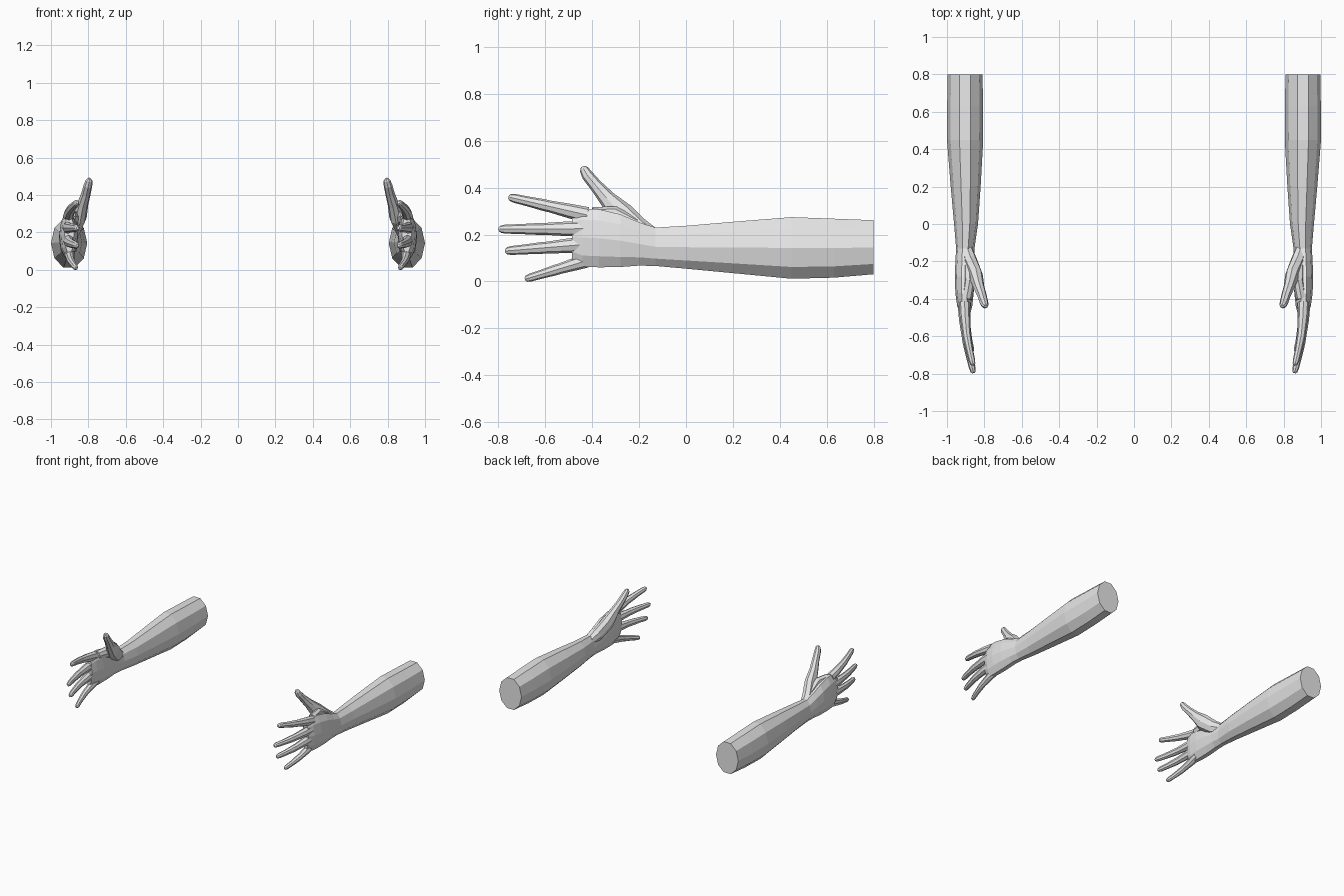
import bpy
import bmesh
from math import cos, sin, tau
from mathutils import Vector

cube = bpy.data.objects.get("Cube")
if cube:
    bpy.data.objects.remove(cube, do_unlink=True)

skin = bpy.data.materials.new("light_grey")
skin.use_nodes = True
grey = (0.8, 0.8, 0.8, 1)
skin.diffuse_color = grey
skin.node_tree.nodes["Principled BSDF"].inputs["Base Color"].default_value = grey


def loft(name, rings, sides, mirror, upright=False):
    """Skin a chain of oval rings: (centre, half width, half height)."""
    bm = bmesh.new()
    loops = []
    for i, (centre, half_w, half_h) in enumerate(rings):
        before, after = rings[max(i - 1, 0)][0], rings[min(i + 1, len(rings) - 1)][0]
        along = Vector((0, -1, 0)) if upright else (Vector(after) - Vector(before)).normalized()
        up = Vector((1, 0, 0)).cross(-along).normalized()
        if up.z < 0:
            up = -up
        side = up.cross(along).normalized()
        loop = []
        for k in range(sides):
            a = tau * k / sides
            p = Vector(centre) + side * half_w * cos(a) + up * half_h * sin(a)
            loop.append(bm.verts.new((p.x * mirror, p.y, p.z)))
        loops.append(loop)
    for a, b in zip(loops, loops[1:]):
        for k in range(sides):
            n = (k + 1) % sides
            bm.faces.new((a[k], a[n], b[n], b[k]))
    bm.faces.new(loops[0])
    bm.faces.new(loops[-1])
    bmesh.ops.recalc_face_normals(bm, faces=bm.faces)
    mesh = bpy.data.meshes.new(name)
    bm.to_mesh(mesh)
    bm.free()
    mesh.materials.append(skin)
    obj = bpy.data.objects.new(name, mesh)
    bpy.context.collection.objects.link(obj)


# Forearm, wrist and palm: y, centre x, centre z, half width, half height
ARM = [
    (0.80, 0.903, 0.146, 0.093, 0.121),
    (0.63, 0.903, 0.142, 0.096, 0.132),
    (0.45, 0.903, 0.143, 0.097, 0.138),
    (0.20, 0.900, 0.145, 0.080, 0.115),
    (0.00, 0.898, 0.146, 0.064, 0.096),
    (-0.13, 0.902, 0.148, 0.049, 0.086),
    (-0.20, 0.905, 0.160, 0.050, 0.097),
    (-0.28, 0.906, 0.174, 0.052, 0.118),
    (-0.37, 0.906, 0.184, 0.049, 0.130),
    (-0.44, 0.905, 0.187, 0.040, 0.130),
    (-0.485, 0.902, 0.190, 0.025, 0.108),
]

# Fingers: knuckle and tip centres
FINGERS = {
    "index_finger": ((0.906, -0.42, 0.283), (0.860, -0.755, 0.360)),
    "middle_finger": ((0.912, -0.43, 0.225), (0.858, -0.797, 0.223)),
    "ring_finger": ((0.908, -0.43, 0.158), (0.860, -0.770, 0.130)),
    "little_finger": ((0.900, -0.40, 0.096), (0.866, -0.685, 0.010)),
}

# Position along the finger and radius, swelling at each joint
FINGER_SHAPE = [(0, 0.034), (0.22, 0.031), (0.48, 0.025), (0.56, 0.025),
                (0.76, 0.021), (0.93, 0.019), (0.98, 0.015), (1, 0.008)]

# Thumb with its fleshy base: centre, half width, half height
THUMB = [
    ((0.895, -0.13, 0.185), 0.030, 0.036),
    ((0.876, -0.20, 0.220), 0.039, 0.050),
    ((0.846, -0.275, 0.285), 0.038, 0.055),
    ((0.830, -0.335, 0.352), 0.030, 0.036),
    ((0.812, -0.385, 0.410), 0.025, 0.027),
    ((0.802, -0.420, 0.452), 0.023, 0.025),
    ((0.796, -0.435, 0.478), 0.018, 0.019),
    ((0.794, -0.440, 0.489), 0.008, 0.009),
]

for label, mirror in (("left", 1), ("right", -1)):
    arm = [((x, y, z), w, h) for y, x, z, w, h in ARM]
    loft(label + "_forearm_and_palm", arm, 10, mirror, upright=True)
    loft(label + "_thumb", THUMB, 8, mirror)

    for name, (base, tip) in FINGERS.items():
        size = 0.9 if name == "little_finger" else 1
        rings = []
        for t, r in FINGER_SHAPE:
            c = Vector(base).lerp(Vector(tip), t)
            c.x += 0.012 * sin(t * tau / 2)  # gentle curl toward the palm
            rings.append((c, r * size * 0.9, r * size))
        loft(label + "_" + name, rings, 8, mirror)

    # Web of skin between thumb and index finger
    web = [((0.880, -0.22, 0.235), 0.032, 0.040),
           ((0.878, -0.31, 0.280), 0.030, 0.042),
           ((0.895, -0.40, 0.285), 0.028, 0.032)]
    loft(label + "_thumb_web", web, 8, mirror)
